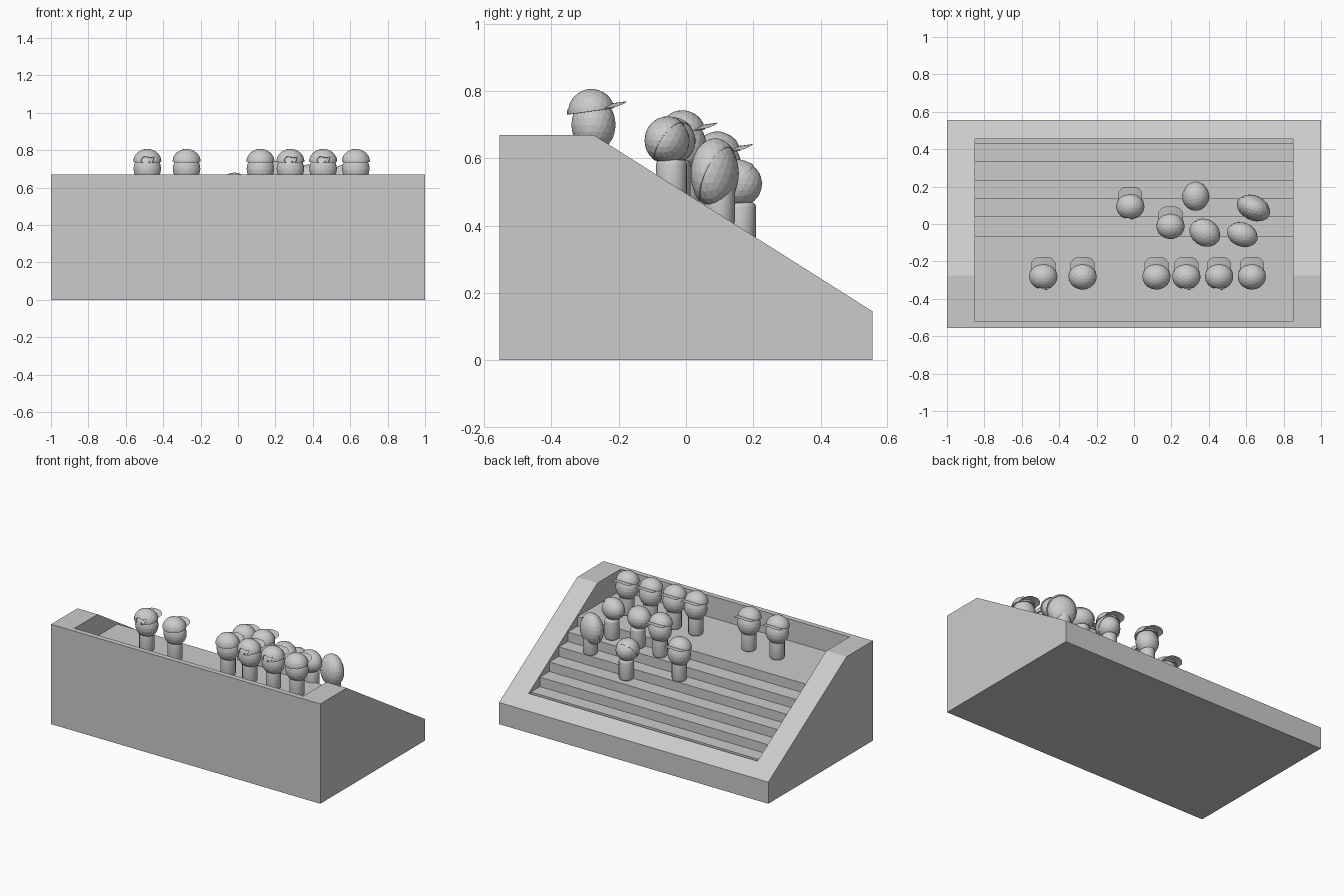
import bpy, bmesh, math
from mathutils import Matrix, Vector

cube = bpy.data.objects.get("Cube")
if cube:
    bpy.data.objects.remove(cube, do_unlink=True)

grey = bpy.data.materials.new("plain grey")
grey.use_nodes = True
tone = (0.6, 0.6, 0.6, 1)
grey.diffuse_color = tone
grey.node_tree.nodes["Principled BSDF"].inputs["Base Color"].default_value = tone


def finish(name, bm, matrix=Matrix()):
    """Turn a bmesh into a named grey object."""
    bm.transform(matrix)
    bmesh.ops.recalc_face_normals(bm, faces=bm.faces)
    mesh = bpy.data.meshes.new(name)
    bm.to_mesh(mesh)
    bm.free()
    mesh.materials.append(grey)
    obj = bpy.data.objects.new(name, mesh)
    bpy.context.collection.objects.link(obj)
    return obj


def prism(name, profile, half):
    """Extrude a (y, z) profile across x."""
    bm = bmesh.new()
    face = bm.faces.new([bm.verts.new((-half, y, z)) for y, z in profile])
    out = bmesh.ops.extrude_face_region(bm, geom=[face])
    verts = [v for v in out["geom"] if isinstance(v, bmesh.types.BMVert)]
    bmesh.ops.translate(bm, verts=verts, vec=(2 * half, 0, 0))
    return finish(name, bm)


# Stand: sloped block with a stepped recess cut into it
PLATFORM, RISE = 0.525, 0.0635
RISERS = [-0.065, 0.04, 0.135, 0.235, 0.335, 0.43]


def floor_at(y):
    return PLATFORM - RISE * sum(y > r for r in RISERS)


stand = prism("stand", [(-0.555, 0), (0.555, 0), (0.555, 0.145),
                        (-0.275, 0.67), (-0.555, 0.67)], 1.0)
steps = [(-0.52, PLATFORM)]
for i, y in enumerate(RISERS):
    steps += [(y, PLATFORM - i * RISE), (y, PLATFORM - (i + 1) * RISE)]
steps += [(0.455, PLATFORM - len(RISERS) * RISE), (0.455, 0.9), (-0.52, 0.9)]
cutter = prism("recess_cutter", steps, 0.85)
cutter.hide_render = True
cut = stand.modifiers.new("recess", 'BOOLEAN')
cut.operation = 'DIFFERENCE'
cut.solver = 'EXACT'
cut.object = cutter
bpy.context.view_layer.objects.active = stand
bpy.ops.object.modifier_apply(modifier=cut.name)
bpy.data.objects.remove(cutter, do_unlink=True)


def ball(name, matrix, size, above=None, hole=False):
    """Faceted ellipsoid, optionally only the part above a height."""
    bm = bmesh.new()
    bmesh.ops.create_icosphere(bm, subdivisions=3, radius=1)
    if above is not None:
        bmesh.ops.bisect_plane(bm, geom=bm.verts[:] + bm.edges[:] + bm.faces[:],
                               plane_co=(0, 0, above), plane_no=(0, 0, 1), clear_inner=True)
    if hole:
        gap = [f for f in bm.faces if f.calc_center_median().y < -0.6
               and abs(f.calc_center_median().x) < 0.4
               and 0.12 < f.calc_center_median().z < 0.45]
        bmesh.ops.delete(bm, geom=gap, context='FACES')
    bmesh.ops.scale(bm, verts=bm.verts, vec=size)
    return finish(name, bm, matrix)


def body(name, x, y):
    """Rounded peg standing on its step."""
    bm = bmesh.new()
    bmesh.ops.create_cone(bm, cap_ends=True, segments=20, radius1=0.046, radius2=0.046, depth=0.135)
    rims = [e for e in bm.edges if abs(e.verts[0].co.z - e.verts[1].co.z) < 0.001]
    bmesh.ops.bevel(bm, geom=rims, offset=0.014, segments=3, affect='EDGES', profile=0.5)
    obj = finish(name, bm, Matrix.Translation((x, y, floor_at(y) + 0.0675)))
    bpy.ops.object.select_all(action='DESELECT')
    obj.select_set(True)
    bpy.context.view_layer.objects.active = obj
    bpy.ops.object.shade_smooth_by_angle(angle=math.radians(40))


def bill(name, matrix):
    """Thin arched cap bill pointing to +y."""
    bm = bmesh.new()
    rows, cols = 4, 8
    grid = []
    for r in range(rows + 1):
        row = []
        for c in range(cols + 1):
            u = 2 * c / cols - 1
            reach = 0.02 + 0.088 * (1 - abs(u) ** 4 * 0.35) * r / rows
            row.append(bm.verts.new((0.064 * u, reach, 0.012 * (1 - u * u))))
        grid.append(row)
    for r in range(rows):
        for c in range(cols):
            bm.faces.new((grid[r][c], grid[r][c + 1], grid[r + 1][c + 1], grid[r + 1][c]))
    bmesh.ops.solidify(bm, geom=bm.faces[:], thickness=0.005)
    finish(name, bm, matrix)


def thicken(obj):
    shell = obj.modifiers.new("shell", 'SOLIDIFY')
    shell.thickness = 0.004


# Spectators with caps: x, y, and whether the cap has an opening behind
capped = [(-0.485, -0.275, True), (-0.275, -0.275, False), (0.12, -0.275, False),
          (0.28, -0.275, True), (0.455, -0.275, True), (0.63, -0.275, False),
          (-0.02, 0.1, True), (0.195, -0.005, False)]
for i, (x, y, opened) in enumerate(capped, 1):
    z = floor_at(y)
    body(f"capped_body_{i}", x, y)
    ball(f"capped_head_{i}", Matrix.Translation((x, y, z + 0.175)), (0.074, 0.066, 0.08))
    tilt = Matrix.Rotation(math.radians(8), 4, 'X')
    place = Matrix.Translation((x, y - 0.006, z + 0.212)) @ tilt
    thicken(ball(f"cap_{i}", place, (0.076, 0.07, 0.07), above=0.05, hole=opened))
    bill(f"cap_bill_{i}", place @ Matrix.Translation((0, 0, 0.006)))

# Spectators with large heads: x, y, lift of head, half sizes, turn in degrees
large = [(0.33, 0.15, 0.19, (0.073, 0.08, 0.073), 0),
         (0.64, 0.087, 0.157, (0.094, 0.068, 0.106), -25),
         (0.38, -0.045, 0.19, (0.086, 0.074, 0.072), -30),
         (0.58, -0.055, 0.192, (0.085, 0.066, 0.072), -20)]
for i, (x, y, lift, size, turn) in enumerate(large, 1):
    body(f"large_body_{i}", x, y + 0.012)
    place = (Matrix.Translation((x, y, floor_at(y) + lift))
             @ Matrix.Rotation(math.radians(turn), 4, 'Z'))
    ball(f"large_head_{i}", place, [s * 0.96 for s in size])
    # Close-fitting cap worn far back on the head
    lean = Matrix.Rotation(math.radians(55), 4, 'X')
    fit = place @ Matrix.Diagonal(Vector((*size, 1))) @ lean
    thicken(ball(f"pushed_back_cap_{i}", fit, (1, 1, 1), above=-0.1))
